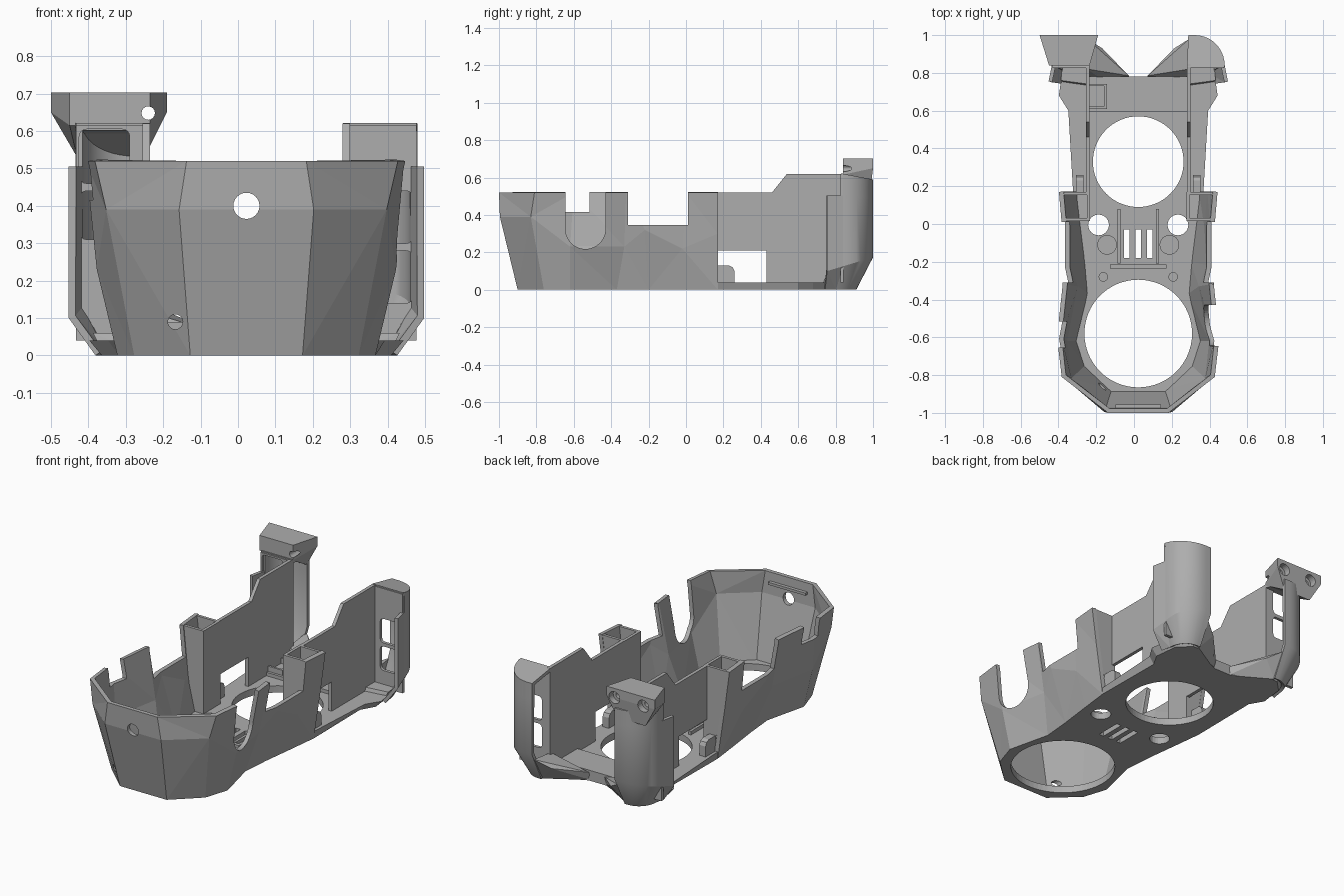
import bpy, bmesh, math
from mathutils import Vector

if "Cube" in bpy.data.objects:
    bpy.data.objects.remove(bpy.data.objects["Cube"], do_unlink=True)

CX = 0.0225          # symmetry plane of the body
parts, cutters = [], []

grey = bpy.data.materials.new("plain_grey")
grey.use_nodes = True
grey.diffuse_color = (0.42, 0.42, 0.42, 1)
grey.node_tree.nodes["Principled BSDF"].inputs["Base Color"].default_value = (0.42, 0.42, 0.42, 1)


def finish(name, bm, closed=True, cutter=False, mirror=False):
    if closed:
        bmesh.ops.recalc_face_normals(bm, faces=bm.faces)
    mesh = bpy.data.meshes.new(name)
    bm.to_mesh(mesh)
    bm.free()
    ob = bpy.data.objects.new(name, mesh)
    bpy.context.collection.objects.link(ob)
    ob.location.x = CX
    mesh.materials.append(grey)
    if cutter:
        ob.hide_render = True
        cutters.append(ob)
    else:
        parts.append((ob, mirror))
    return ob


def prism(name, profile, axis, a, b, **kw):
    """Extrude a flat outline along an axis from a to b."""
    place = {"x": lambda p, t: (t, p[0], p[1]),
             "y": lambda p, t: (p[0], t, p[1]),
             "z": lambda p, t: (p[0], p[1], t)}[axis]
    bm = bmesh.new()
    lo = [bm.verts.new(place(p, a)) for p in profile]
    hi = [bm.verts.new(place(p, b)) for p in profile]
    bm.faces.new(lo)
    bm.faces.new(hi)
    for i in range(len(lo)):
        j = (i + 1) % len(lo)
        bm.faces.new((lo[i], lo[j], hi[j], hi[i]))
    return finish(name, bm, **kw)


def box(name, x, y, z, **kw):
    return prism(name, [(x[0], y[0]), (x[1], y[0]), (x[1], y[1]), (x[0], y[1])], "z", z[0], z[1], **kw)


def hull(name, points, **kw):
    bm = bmesh.new()
    verts = [bm.verts.new(p) for p in points]
    res = bmesh.ops.convex_hull(bm, input=verts)
    bmesh.ops.delete(bm, geom=[v for v in res["geom_interior"] if isinstance(v, bmesh.types.BMVert)], context="VERTS")
    return finish(name, bm, **kw)


def circle(cx, cy, r, n=48):
    return [(cx + r * math.cos(2 * math.pi * i / n), cy + r * math.sin(2 * math.pi * i / n)) for i in range(n)]


def rounded(x0, x1, z0, z1, r=.02):
    corners = [(x1 - r, z1 - r), (x0 + r, z1 - r), (x0 + r, z0 + r), (x1 - r, z0 + r)]
    return [(cx + r * math.cos(math.pi / 2 * (k + i / 4)), cz + r * math.sin(math.pi / 2 * (k + i / 4)))
            for k, (cx, cz) in enumerate(corners) for i in range(5)]


def wall(name, rings, thickness, **kw):
    """Skin open rings of points, then thicken inwards."""
    bm = bmesh.new()
    rows = [[bm.verts.new(p) for p in ring] for ring in rings]
    for r0, r1 in zip(rows, rows[1:]):
        for i in range(len(r0) - 1):
            bm.faces.new((r0[i], r0[i + 1], r1[i + 1], r1[i]))
    bmesh.ops.triangulate(bm, faces=bm.faces)
    ob = finish(name, bm, closed=False, **kw)
    mod = ob.modifiers.new("thickness", "SOLIDIFY")
    mod.thickness = thickness
    mod.offset = -1
    return ob


def cut(ob, *tools):
    for tool in tools:
        mod = ob.modifiers.new("cut", "BOOLEAN")
        mod.operation = "DIFFERENCE"
        mod.solver = "EXACT"
        mod.object = tool


def hole(profile, axis, a, b):
    return prism("cutter", profile, axis, a, b, cutter=True)


def slot(x, y, z):
    return box("cutter", x, y, z, cutter=True)


# Faceted front bowl, open to the back: bottom, middle and top points of one half
low = [(.15, -.90), (.30, -.76), (.345, -.62), (.285, -.37), (.30, -.20), (.325, 0), (.345, .17)]
mid = [(.18, -.995, .39), (.375, -.83, .39), (.40, -.62, .23), (.345, -.33, .23),
       (.385, -.22, .32), (.375, -.02, .22), (.39, .17, .30)]
top = [(.16, -1.0), (.405, -.81), (.43, -.60), (.40, -.32), (.40, -.25), (.405, 0), (.42, .17)]
halves = [[(u, y, 0) for u, y in low], mid, [(u, y, .52) for u, y in top]]
bowl = wall("front_bowl", [[(-u, y, z) for u, y, z in reversed(h)] + h for h in halves], 0.025)
cut(bowl,
    slot((.2, .6), (-.31, .01), (.345, .8)),
    slot((-.6, -.2), (-.31, .01), (.345, .8)),
    slot((-.6, -.2), (-.655, -.515), (.415, .8)),
    slot((.2, .6), (-.645, -.43), (.325, .8)),
    hole(circle(-.5375, .325, .107), "x", .2, .6),
    hole(circle(0, .40, .035, 24), "y", -1.2, -.8),
    hole(circle(-.19, .09, .02, 16), "y", -1.2, -.7))
box("inner_ledge", (-.12, .12), (-.985, -.955), (.455, .47))

# Base plate with fan openings, screw holes and vents
edge = low + [(.37, .60), (.42, .68), (.40, .82), (.30, .88), (.06, .78)]
plate = prism("base_plate", edge + [(-u, y) for u, y in reversed(edge)], "z", 0, .04)
for v in plate.data.vertices:
    if v.co.z < .01 and v.co.y > .3:
        v.co.x *= .92
cut(plate,
    hole(circle(0, -.58, .285, 64), "z", -.1, .2),
    hole(circle(0, .33, .24, 64), "z", -.1, .2))
for side in (-1, 1):
    cut(plate, hole(circle(side * .21, -.005, .055, 24), "z", -.1, .2))
for i in (-1, 0, 1):
    cut(plate, slot((i * .06 - .015, i * .06 + .015), (-.18, -.03), (-.1, .2)))

# Details on the floor
prism("large_boss", circle(.165, -.11, .052, 24), "z", .03, .055, mirror=True)
prism("small_boss", circle(.185, -.28, .025, 16), "z", .03, .07, mirror=True)
box("floor_rail", (.095, .11), (-.21, .08), (.03, .06), mirror=True)
box("floor_step", (-.15, .15), (-.235, -.215), (.03, .06))
box("rear_crossbar", (-.26, .26), (.595, .78), (.03, .06))
box("socket_side", (-.18, -.165), (.61, .74), (.05, .09))
for y in (.61, .73):
    box("socket_end", (-.26, -.165), (y, y + .012), (.05, .09))

# Rounded clips behind the towers
clip = [(.17, 0), (.26, 0), (.26, .10), (.25, .12), (.23, .13), (.17, .13)]
prism("clip", clip, "x", .29, .33, mirror=True)

# Hollow corner towers
box("tower_inner_wall", (.255, .272), (.015, .17), (.02, .52), mirror=True)
for name, y in (("tower_front_wall", .015), ("tower_back_wall", .153)):
    prism(name, [(.255, .02), (.315, .02), (.36, .24), (.40, .52), (.255, .52)], "y", y, y + .017, mirror=True)

# Side panels with a stepped top and a low window
panel = [(.165, .21), (.43, .21), (.43, .02), (.845, .02), (.845, .62), (.54, .62), (.46, .52), (.165, .52)]
prism("side_panel", panel, "x", .2575, .2775, mirror=True)

# Curved rear columns, open towards the middle, with tapered feet
arc = [(.30 + .1575 * math.cos(math.pi * i / 20), .84 + .16 * math.sin(math.pi * i / 20)) for i in range(11)]
arc.append((.265, 1.0))
flange = [(.475, .755), (.4575, .84)]


def tapered(path):
    foot = [(.27 + (u - .27) * .65, .72 + (y - .72) * .68, 0) for u, y in path]
    return [foot, [(u, y, .10 + .3 * (y - .755)) for u, y in path]]


def crown(y):
    return .62 - .19 * (y - .84)


column = wall("rear_column", tapered(arc) + [[(u, y, .5) for u, y in arc], [(u, y, crown(y)) for u, y in arc]],
              .02, mirror=True)
wall("column_flange", tapered(flange) + [[(u, y, .505) for u, y in flange]], .02, mirror=True)
hull("column_cap", [(u, y, crown(y) - d) for u, y in arc + [(.258, .83), (.455, .83)] for d in (0, .02)],
     mirror=True)

# Column fronts, each with two rounded openings at its own height
for name, side, openings in (("left_column_front", 1, ((.14, .28), (.30, .44))),
                             ("right_column_front", -1, ((.31, .44), (.46, .605)))):
    front = box(name, sorted((side * .26, side * .455)), (.825, .843), (.04, .615))
    for z0, z1 in openings:
        u0, u1 = sorted((side * .312, side * .447))
        cut(front, hole(rounded(u0, u1, z0, z1), "y", .7, .9))

# Sloped feet joining the plate to the columns
hull("column_foot", [(.05, .77, 0), (.05, .785, .05), (.27, .76, 0), (.27, .90, 0), (.20, .77, .05),
                     (.27, .98, .14), (.27, .82, .12), (.19, .93, .09)], mirror=True)
hull("column_floor", [(.26, .72, 0), (.38, .74, 0), (.37, .82, 0), (.30, .89, 0), (.26, .89, 0),
                      (.26, .74, .06), (.41, .76, .06), (.40, .85, .06), (.32, .93, .06), (.26, .93, .06)],
     mirror=True)

# Flared screw head on the right column
head_pts = [(x, 1.0, z) for x in (-.5, -.19) for z in (.65, .703)]
head_pts += [(x, .84, z) for x in (-.45, -.235) for z in (.615, .703)]
head_pts += [(x, .985, .53) for x in (-.43, -.25)]
head = hull("screw_head", [Vector(p) - Vector((CX, 0, 0)) for p in head_pts])
for x, depth in ((-.425, .92), (-.24, .7)):
    cut(head,
        hole(circle(x - CX, .648, .035, 24), "y", .96, 1.1),
        hole(circle(x - CX, .648, .018, 16), "y", depth, 1.1))

# Mirror, bake the modifiers and drop the cutters
for ob, mirror in parts:
    if mirror:
        ob.modifiers.new("mirror", "MIRROR").use_mirror_merge = False
bpy.context.view_layer.update()
graph = bpy.context.evaluated_depsgraph_get()
baked = [bpy.data.meshes.new_from_object(ob.evaluated_get(graph)) for ob, _ in parts]
for (ob, _), mesh in zip(parts, baked):
    ob.modifiers.clear()
    ob.data = mesh
for tool in cutters:
    bpy.data.objects.remove(tool, do_unlink=True)

# Smooth the curved columns, keeping sharp edges
bpy.ops.object.select_all(action="DESELECT")
column.select_set(True)
bpy.context.view_layer.objects.active = column
bpy.ops.object.shade_smooth_by_angle(angle=math.radians(30))
